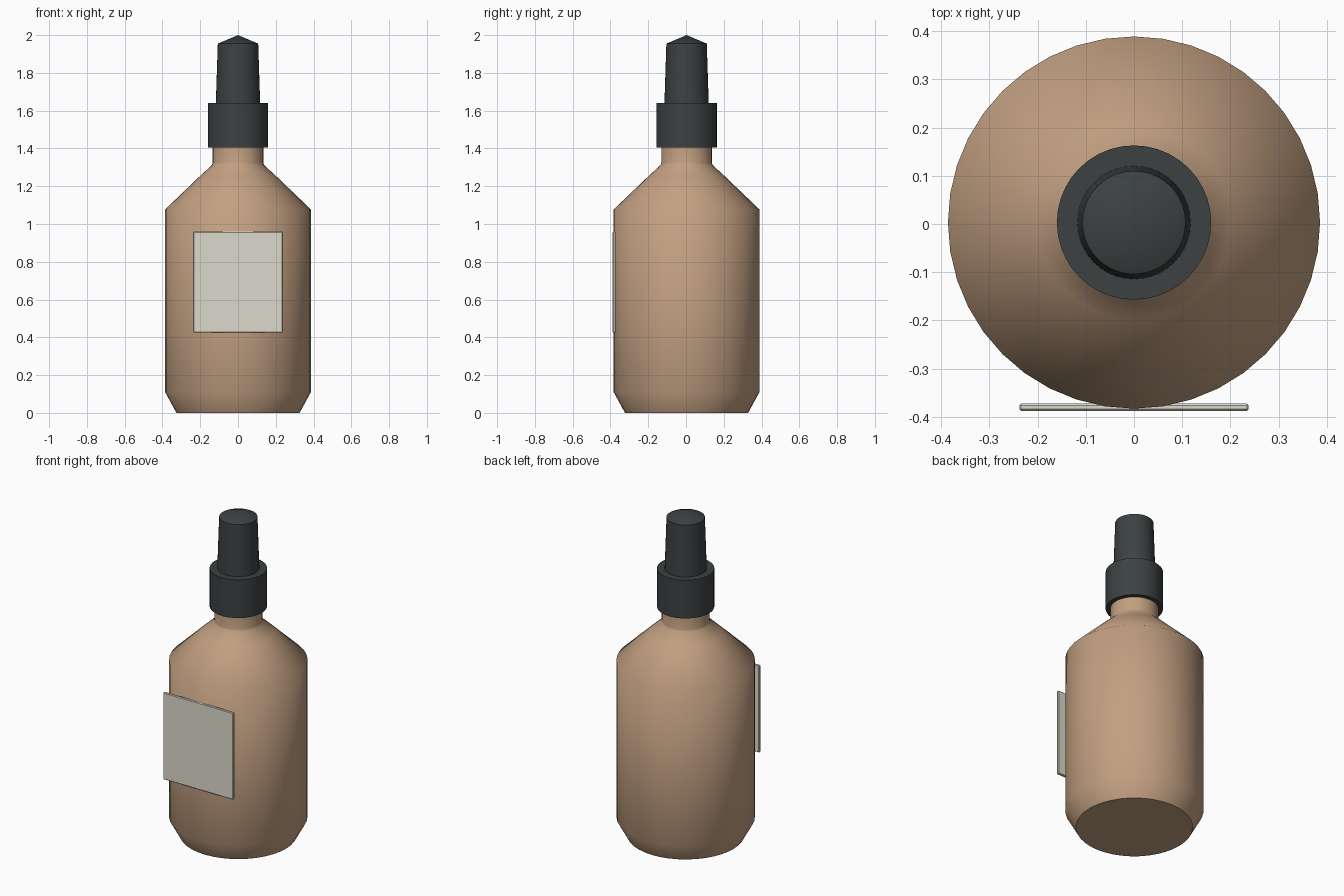
import bpy, bmesh, math

if "Cube" in bpy.data.objects:
    bpy.data.objects.remove(bpy.data.objects["Cube"])

CY = 0.003   # bottle axis offset so the label balances the bounds


def material(name, color):
    m = bpy.data.materials.new(name)
    m.diffuse_color = (*color, 1)
    m.use_nodes = True
    m.node_tree.nodes["Principled BSDF"].inputs["Base Color"].default_value = m.diffuse_color
    return m


def finish(bm, name, mat, angle):
    bmesh.ops.recalc_face_normals(bm, faces=bm.faces)
    me = bpy.data.meshes.new(name)
    bm.to_mesh(me)
    bm.free()
    ob = bpy.data.objects.new(name, me)
    bpy.context.collection.objects.link(ob)
    me.materials.append(mat)
    bpy.ops.object.select_all(action='DESELECT')
    ob.select_set(True)
    bpy.context.view_layer.objects.active = ob
    bpy.ops.object.shade_smooth_by_angle(angle=math.radians(angle))
    return ob


def lathe(name, profile, mat, angle, sides=40):
    bm = bmesh.new()
    verts = [bm.verts.new((r, 0, z)) for r, z in profile]
    edges = [bm.edges.new(p) for p in zip(verts, verts[1:])]
    bmesh.ops.spin(bm, geom=verts + edges, cent=(0, 0, 0), axis=(0, 0, 1),
                   angle=2 * math.pi, steps=sides, use_duplicate=False)
    bmesh.ops.remove_doubles(bm, verts=bm.verts, dist=0.0005)
    ob = finish(bm, name, mat, angle)
    ob.location.y = CY
    return ob


amber = material("amber_glass", (0.54, 0.35, 0.22))
black = material("black_plastic", (0.045, 0.053, 0.055))
paper = material("label_paper", (0.72, 0.70, 0.60))

# Bottle body with chamfered base, sloped shoulder and neck
lathe("bottle_body", [(0, 0), (0.326, 0), (0.386, 0.11), (0.386, 1.077),
                      (0.2, 1.255), (0.138, 1.312), (0.134, 1.325),
                      (0.134, 1.42), (0, 1.42)], amber, 50)

# Screw collar
lathe("cap_collar", [(0, 1.405), (0.16, 1.405), (0.16, 1.64), (0, 1.64)], black, 50)

# Tapered nozzle with a shallow conical tip
lathe("cap_nozzle", [(0, 1.62), (0.118, 1.62), (0.107, 1.955), (0, 2.0)], black, 50)

# Flat front label with softened edges
bm = bmesh.new()
bmesh.ops.create_cube(bm, size=1)
bmesh.ops.scale(bm, vec=(0.476, 0.016, 0.535), verts=bm.verts)
bmesh.ops.bevel(bm, geom=bm.edges[:], offset=0.004, segments=1, affect='EDGES')
label = finish(bm, "front_label", paper, 30)
label.location = (0, -0.38, 0.692)
